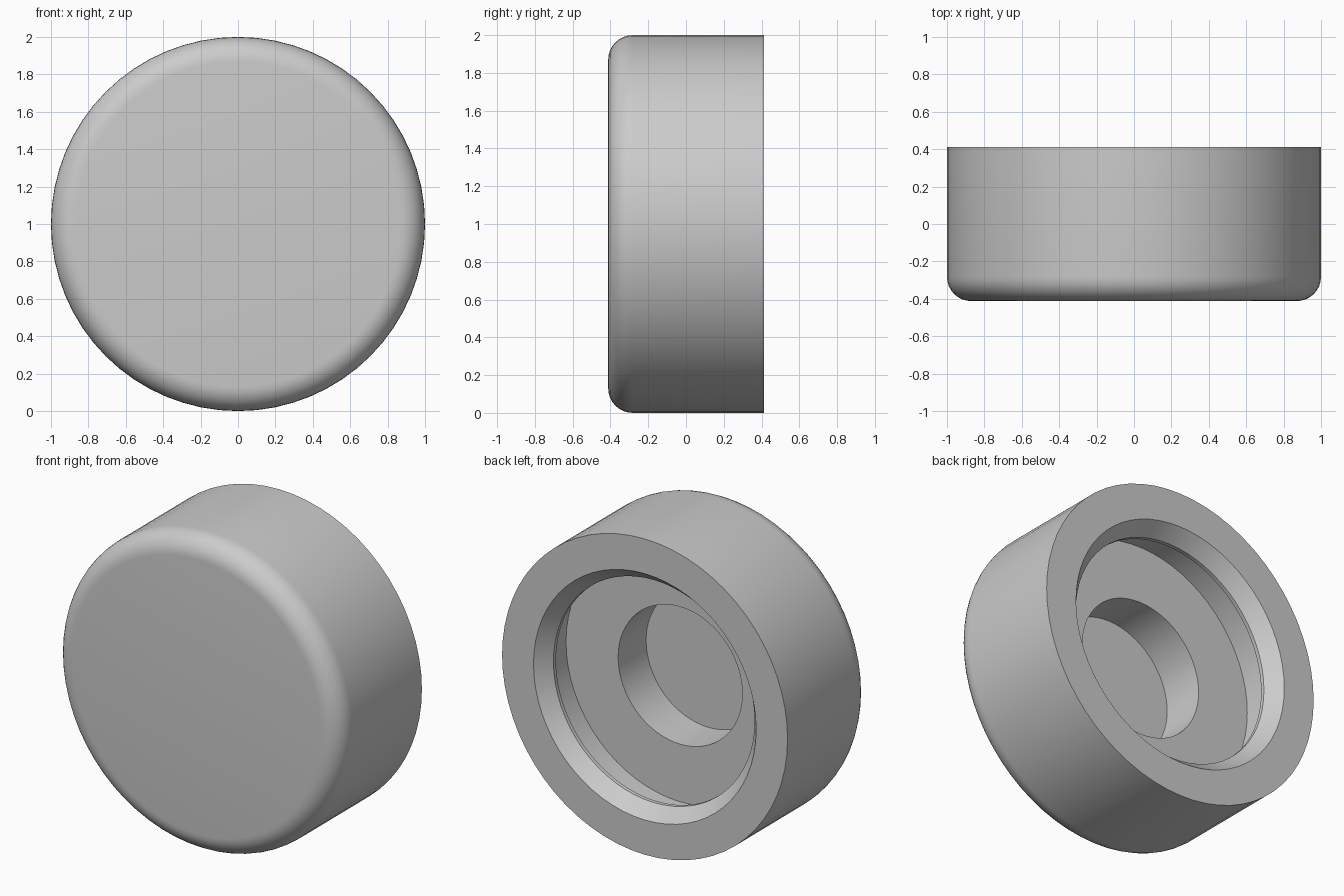
import bpy, bmesh, math
from mathutils import Vector

if "Cube" in bpy.data.objects:
    bpy.data.objects.remove(bpy.data.objects["Cube"])

R, HALF, FILLET, SEGMENTS = 1.0, 0.412, 0.13, 64

# Half cross-section as (radius, y), from the front centre round to the hub floor
profile = [(0.0, -HALF)]
for i in range(9):  # rounded front edge
    a = math.radians(90 * i / 8)
    profile.append((R - FILLET + FILLET * math.sin(a),
                    -HALF + FILLET - FILLET * math.cos(a)))
profile += [
    (R, HALF),            # outer wall to the flat back rim
    (0.78, HALF),         # recess mouth
    (0.705, 0.32),        # tapered lip
    (0.705, 0.295),
    (0.80, 0.275),        # undercut behind the lip
    (0.80, 0.058),        # recess floor
    (0.435, 0.058),
    (0.435, -0.222),      # hub socket
    (0.0, -0.222),
]

# Lathe the profile about the y axis
bm = bmesh.new()
verts = [bm.verts.new((r, y, R)) for r, y in profile]
edges = [bm.edges.new(pair) for pair in zip(verts, verts[1:])]
bmesh.ops.spin(bm, geom=verts + edges, cent=Vector((0, 0, R)), axis=(0, 1, 0),
               angle=math.tau, steps=SEGMENTS, use_merge=True)
bmesh.ops.remove_doubles(bm, verts=bm.verts, dist=1e-4)
bmesh.ops.recalc_face_normals(bm, faces=bm.faces)
mesh = bpy.data.meshes.new("wheel_cap")
bm.to_mesh(mesh)
bm.free()

cap = bpy.data.objects.new("wheel_cap", mesh)
bpy.context.collection.objects.link(cap)
bpy.context.view_layer.objects.active = cap
cap.select_set(True)
bpy.ops.object.shade_smooth_by_angle(angle=math.radians(20))
